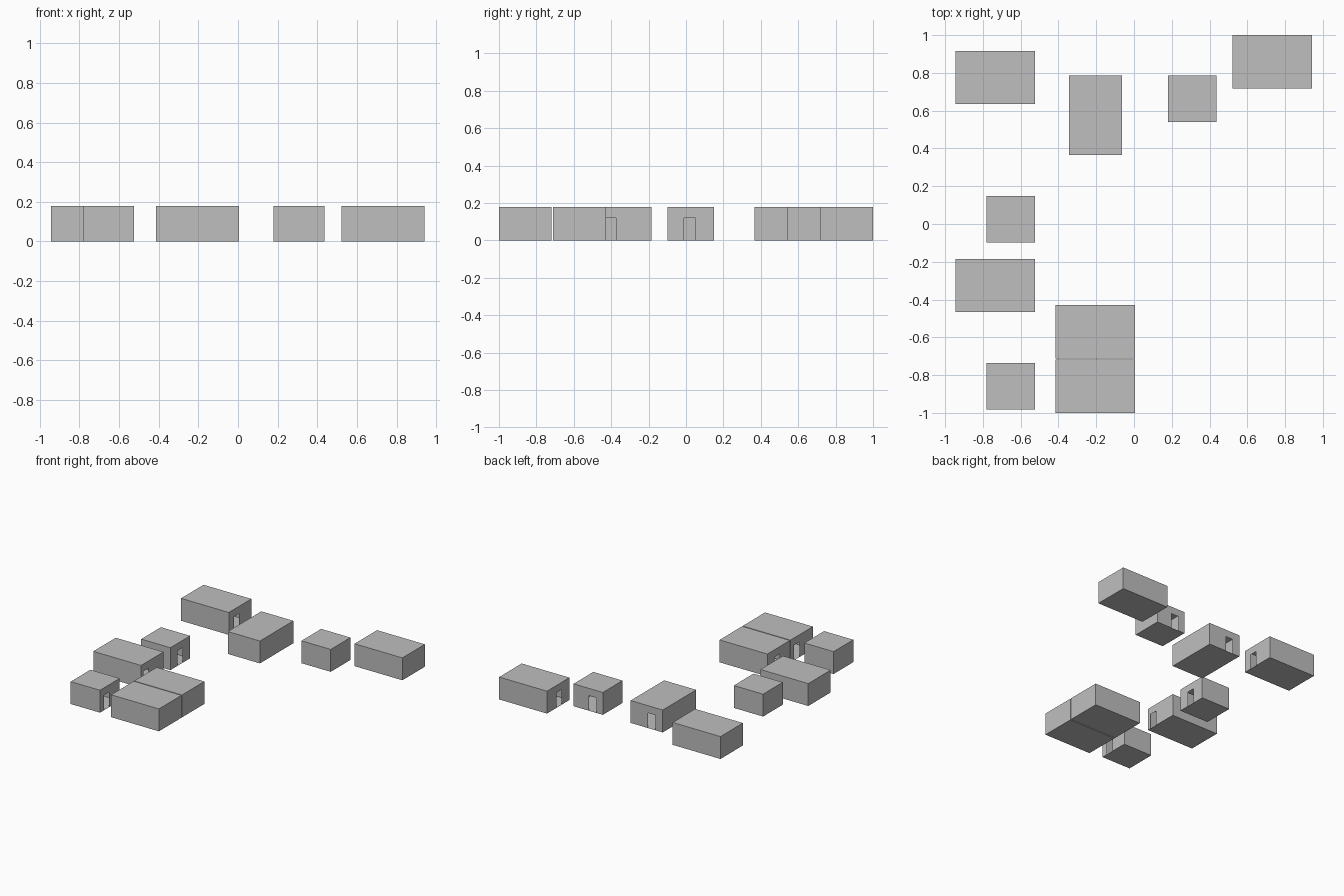
import bpy
import bmesh
from mathutils import Vector

cube = bpy.data.objects.get("Cube")
if cube:
    bpy.data.objects.remove(cube)

HEIGHT = 0.178
DOOR_HEIGHT = 0.12
DOOR_WIDTH = 0.064

grey = bpy.data.materials.new("light_grey")
grey.use_nodes = True
colour = (0.52, 0.52, 0.52, 1)
grey.diffuse_color = colour
grey.node_tree.nodes["Principled BSDF"].inputs["Base Color"].default_value = colour


def room(name, x, y, size, door_side, door_at):
    """Thin-shelled room with min corner x, y and a doorway centred at door_at."""
    w, d = size
    corners = [Vector(c) for c in ((x, y, 0), (x + w, y, 0), (x + w, y + d, 0), (x, y + d, 0))]
    sides = ("front", "right_hand", "back", "left_hand")
    up = Vector((0, 0, HEIGHT))
    bm = bmesh.new()

    def face(points):
        bm.faces.new([bm.verts.new(p) for p in points])

    # floor and flat roof
    face(reversed(corners))
    face([c + up for c in corners])

    # four walls, one notched by the doorway
    for i, side in enumerate(sides):
        a, b = corners[i], corners[(i + 1) % 4]
        outline = [a]
        if side == door_side:
            along = (b - a).normalized()
            axis = 0 if abs(along.x) > 0.5 else 1
            middle = a + along * abs(door_at - a[axis])
            near = middle - along * DOOR_WIDTH / 2
            far = middle + along * DOOR_WIDTH / 2
            lintel = Vector((0, 0, DOOR_HEIGHT))
            outline += [near, near + lintel, far + lintel, far]
        outline += [b, b + up, a + up]
        face(outline)

    bmesh.ops.remove_doubles(bm, verts=bm.verts, dist=0.0001)
    mesh = bpy.data.meshes.new(name)
    bm.to_mesh(mesh)
    bm.free()
    mesh.materials.append(grey)
    obj = bpy.data.objects.new(name, mesh)
    bpy.context.scene.collection.objects.link(obj)


WIDE = (0.42, 0.282)
DEEP = (0.282, 0.42)
SMALL = (0.257, 0.247)

# west row, doors facing east
room("back_west_room", -0.945, 0.635, WIDE, "right_hand", 0.73)
room("middle_west_small_room", -0.782, -0.098, SMALL, "right_hand", 0.02)
room("front_west_room", -0.945, -0.467, WIDE, "right_hand", -0.406)
room("front_west_small_room", -0.782, -0.983, SMALL, "right_hand", -0.903)

# paired rooms, doors facing west
room("paired_front_room", -0.415, -1.0, WIDE, "left_hand", -0.798)
room("paired_back_room", -0.415, -0.711, WIDE, "left_hand", -0.55)

# back row
room("back_middle_room", -0.345, 0.365, DEEP, "back", -0.248)
room("back_east_small_room", 0.18, 0.54, SMALL, "back", 0.269)
room("back_east_room", 0.522, 0.718, WIDE, "left_hand", 0.847)
